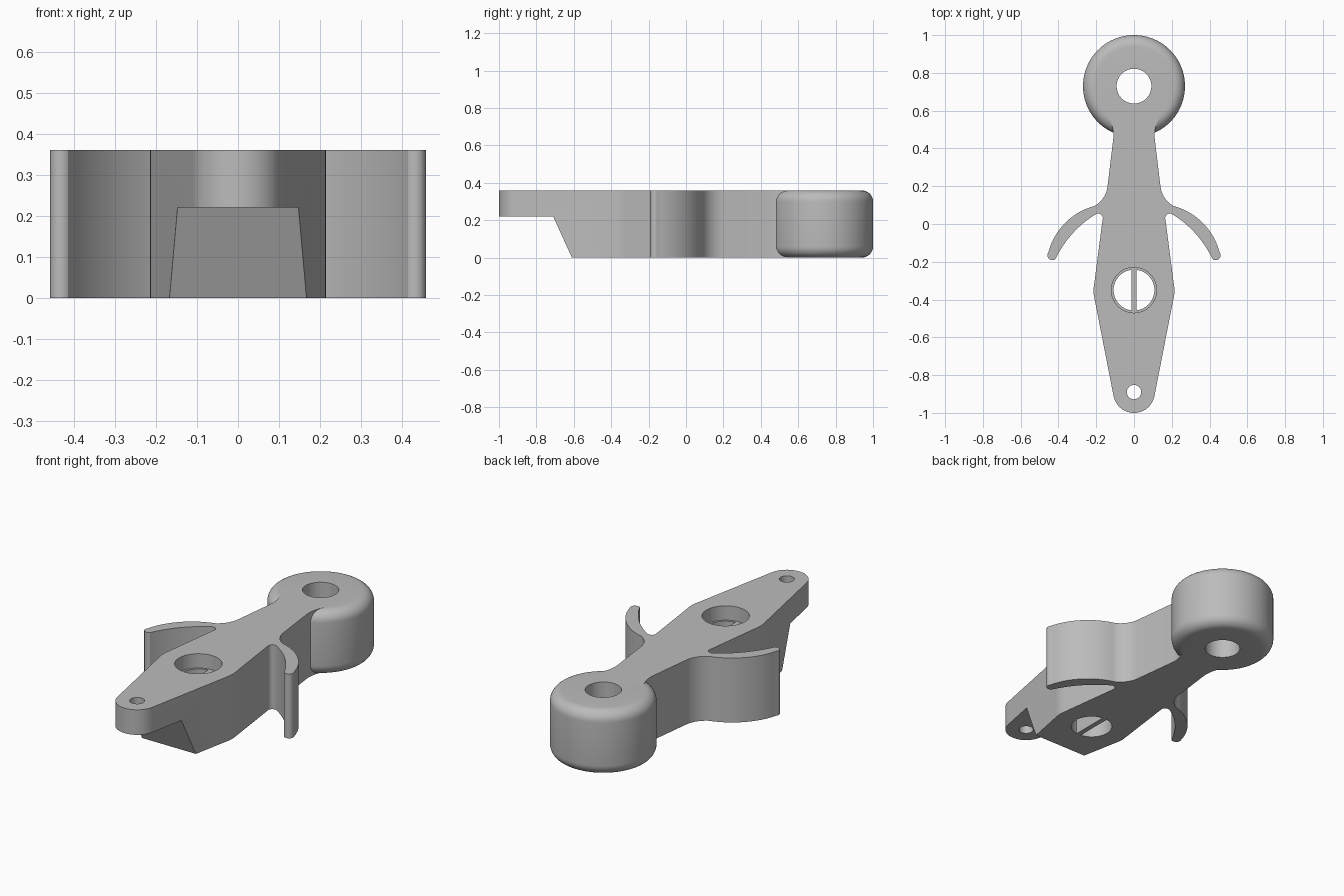
import bpy, bmesh, math
from mathutils import Vector

if "Cube" in bpy.data.objects:
    bpy.data.objects.remove(bpy.data.objects["Cube"])

HEIGHT = 0.36
RING_Y, BORE_Y, TIP_Y = 0.73, -0.35, -0.89

grey = bpy.data.materials.new("plain grey")
grey.use_nodes = True
colour = (0.5, 0.5, 0.5, 1)
grey.diffuse_color = colour
grey.node_tree.nodes["Principled BSDF"].inputs["Base Color"].default_value = colour


def add_object(name, bm):
    bmesh.ops.recalc_face_normals(bm, faces=bm.faces)
    mesh = bpy.data.meshes.new(name)
    bm.to_mesh(mesh)
    bm.free()
    mesh.materials.append(grey)
    obj = bpy.data.objects.new(name, mesh)
    bpy.context.collection.objects.link(obj)
    return obj


def prism(name, points, offset):
    """Extrude a closed outline along an offset."""
    bm = bmesh.new()
    face = bm.faces.new([bm.verts.new(p) for p in points])
    top = bmesh.ops.extrude_face_region(bm, geom=[face])["geom"]
    bmesh.ops.translate(bm, vec=offset,
                        verts=[v for v in top if isinstance(v, bmesh.types.BMVert)])
    return add_object(name, bm)


def cylinder(name, radius, y, low, high, rounding=0):
    bm = bmesh.new()
    bmesh.ops.create_cone(bm, cap_ends=True, segments=96, radius1=radius,
                          radius2=radius, depth=high - low)
    bmesh.ops.translate(bm, vec=(0, y, (low + high) / 2), verts=bm.verts)
    if rounding:
        rims = [e for e in bm.edges if abs(e.verts[0].co.z - e.verts[1].co.z) < 1e-5]
        bmesh.ops.bevel(bm, geom=rims, offset=rounding, segments=8,
                        profile=0.5, affect='EDGES')
    return add_object(name, bm)


def combine(target, other, operation):
    mod = target.modifiers.new(other.name, 'BOOLEAN')
    mod.object, mod.operation, mod.solver = other, operation, 'EXACT'
    bpy.context.view_layer.objects.active = target
    bpy.ops.object.modifier_apply(modifier=mod.name)
    bpy.data.objects.remove(other)


def arc(a, b, c, steps=12):
    """Points on the circular arc that runs from a through b to c."""
    a, b, c = Vector(a), Vector(b), Vector(c)
    u, v = b - a, c - a
    d = 2 * (u.x * v.y - u.y * v.x)
    centre = a + Vector((v.y * u.dot(u) - u.y * v.dot(v),
                         u.x * v.dot(v) - v.x * u.dot(u))) / d
    r = a - centre
    start = math.atan2(r.y, r.x)
    turn = [math.atan2((p - centre).y, (p - centre).x) - start for p in (b, c)]
    mid, end = [t % math.tau for t in turn]
    if mid > end:
        end -= math.tau
    return [centre + r.length * Vector((math.cos(start + end * i / steps),
                                        math.sin(start + end * i / steps)))
            for i in range(steps + 1)]


# Left half of the outline: tip, waist, curved side arm, neck
half = arc((0, -1), (0.078, -0.968), (0.108, -0.912))
half += arc((0.208, -0.40), (0.214, -0.36), (0.211, -0.32), 8)
half += arc((0.167, 0.02), (0.176, 0.051), (0.20, 0.053), 8)
half += arc((0.20, 0.053), (0.325, -0.05), (0.415, -0.185), 20)[1:]
half += arc((0.415, -0.185), (0.445, -0.188), (0.453, -0.15), 10)[1:]
half += arc((0.453, -0.15), (0.36, 0.01), (0.21, 0.095), 20)[1:]
half += arc((0.21, 0.095), (0.165, 0.135), (0.14, 0.20), 12)[1:]
half += arc((0.11, 0.45), (0.114, 0.51), (0.135, 0.565), 10)
outline = half + [Vector((-p.x, p.y)) for p in reversed(half[1:])]
body = prism("body", [(p.x, p.y, 0) for p in outline], (0, 0, HEIGHT))

# Sloped recess under the front tip
recess = [(-0.5, -1.2, -0.2), (-0.5, -1.2, 0.22), (-0.5, -0.71, 0.22),
          (-0.5, -0.61, 0), (-0.5, -0.52, -0.2)]
combine(body, prism("recess", recess, (1, 0, 0)), 'DIFFERENCE')

# Rounded hub at the back
combine(body, cylinder("hub", 0.27, RING_Y, 0, HEIGHT, 0.06), 'UNION')

# Through holes and the stepped bore
for name, radius, y, low in (("hub_hole", 0.092, RING_Y, -0.1),
                             ("tip_hole", 0.038, TIP_Y, -0.1),
                             ("bore", 0.108, BORE_Y, -0.1),
                             ("bore_step", 0.12, BORE_Y, 0.28)):
    combine(body, cylinder(name, radius, y, low, 0.5), 'DIFFERENCE')

# Thin web across the bore
web = [(x, BORE_Y + y, 0) for x, y in
       ((-0.014, -0.109), (0.014, -0.109), (0.014, 0.109), (-0.014, 0.109))]
bore_web = prism("bore_web", web, (0, 0, 0.28))

bpy.ops.object.select_all(action='DESELECT')
body.select_set(True)
bpy.context.view_layer.objects.active = body
bpy.ops.object.shade_smooth_by_angle(angle=math.radians(30))
